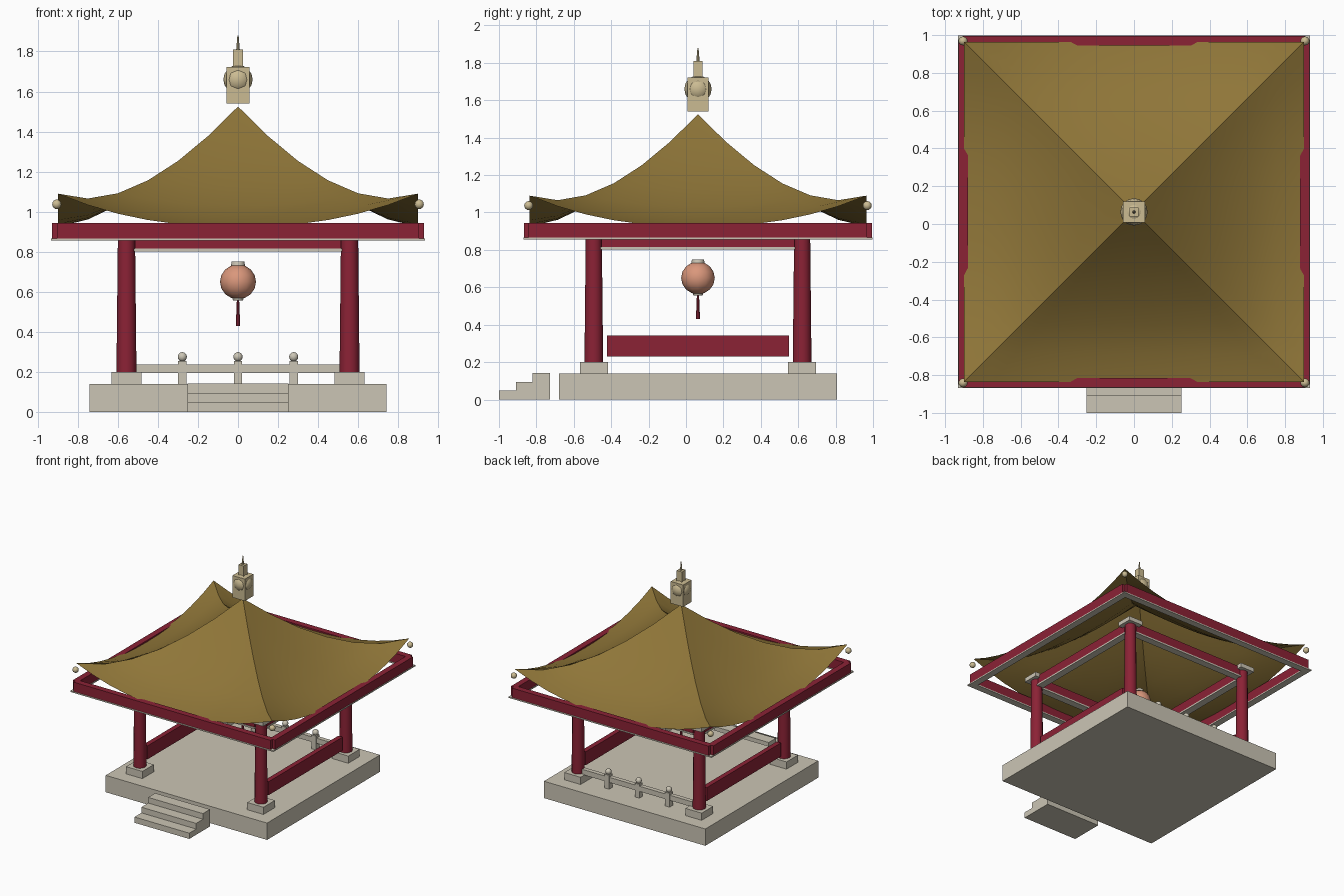
import bpy, bmesh, math
from mathutils import Matrix, Vector

if "Cube" in bpy.data.objects:
    bpy.data.objects.remove(bpy.data.objects["Cube"])

CY = 0.064          # pavilion centre in y
COL = 0.557         # column offset from centre
EAVE = 0.905        # eave beam offset from centre


def material(name, rgb):
    m = bpy.data.materials.new(name)
    m.diffuse_color = (*rgb, 1)
    m.use_nodes = True
    m.node_tree.nodes["Principled BSDF"].inputs["Base Color"].default_value = m.diffuse_color
    return m


RED = material("lacquer_red", (0.26, 0.016, 0.036))
STONE = material("stone", (0.60, 0.56, 0.46))
ROOF = material("roof_ochre", (0.275, 0.18, 0.04))
GOLD = material("pale_gold", (0.60, 0.50, 0.29))
SALMON = material("lantern_salmon", (0.70, 0.31, 0.20))


def finish(name, bm, mat, smooth=False):
    me = bpy.data.meshes.new(name)
    bm.to_mesh(me)
    bm.free()
    me.materials.append(mat)
    if smooth:
        me.polygons.foreach_set("use_smooth", [True] * len(me.polygons))
        me.set_sharp_from_angle(angle=math.radians(40))
    ob = bpy.data.objects.new(name, me)
    bpy.context.collection.objects.link(ob)
    return ob


# helpers: x, y are relative to the pavilion centre
def box(name, x, y, z0, z1, hx, hy, mat):
    bm = bmesh.new()
    bmesh.ops.create_cube(bm, size=1, matrix=Matrix.Translation((x, y + CY, (z0 + z1) / 2))
                          @ Matrix.Diagonal((2 * hx, 2 * hy, z1 - z0, 1)))
    return finish(name, bm, mat)


def cyl(name, x, y, z0, z1, r0, r1, mat, n=12):
    bm = bmesh.new()
    bmesh.ops.create_cone(bm, cap_ends=True, segments=n, radius1=r0, radius2=r1, depth=z1 - z0,
                          matrix=Matrix.Translation((x, y + CY, (z0 + z1) / 2)))
    return finish(name, bm, mat, True)


def ball(name, x, y, z, r, mat, n=10, rings=8, sz=1.0, smooth=True):
    bm = bmesh.new()
    bmesh.ops.create_uvsphere(bm, u_segments=n, v_segments=rings, radius=r,
                              matrix=Matrix.Translation((x, y + CY, z)) @ Matrix.Diagonal((1, 1, sz, 1)))
    return finish(name, bm, mat, smooth)


# stone platform
box("platform", 0, 0, 0, 0.14, 0.742, 0.742, STONE)

# front steps: stepped profile extruded across x
bm = bmesh.new()
profile = [(-1, 0), (-1, 0.048), (-0.91, 0.048), (-0.91, 0.095),
           (-0.82, 0.095), (-0.82, 0.142), (-0.727, 0.142), (-0.727, 0)]
face = bm.faces.new([bm.verts.new((-0.252, y, z)) for y, z in profile])
ext = bmesh.ops.extrude_face_region(bm, geom=[face])
bmesh.ops.translate(bm, vec=(0.504, 0, 0), verts=[v for v in ext["geom"] if isinstance(v, bmesh.types.BMVert)])
bmesh.ops.recalc_face_normals(bm, faces=bm.faces)
finish("front_steps", bm, STONE)

# columns with plinths and capitals, and eave corner balls
for sx in (-1, 1):
    for sy in (-1, 1):
        tag = ("front" if sy < 0 else "back") + ("_left" if sx < 0 else "_right")
        x, y = sx * COL, sy * COL
        box("plinth_" + tag, x, y, 0.14, 0.20, 0.075, 0.075, STONE)
        cyl("column_" + tag, x, y, 0.20, 0.865, 0.050, 0.043, RED)
        box("capital_" + tag, x, y, 0.865, 0.90, 0.065, 0.065, STONE)
        ball("eave_ball_" + tag, sx * 0.905, sy * 0.905, 1.037, 0.024, GOLD)

# tie beams and eave beams with pale trim under each
for s in (-1, 1):
    fb, lr = ("front", "left") if s < 0 else ("back", "right")
    box("tie_beam_" + fb, 0, s * COL, 0.815, 0.89, 0.515, 0.025, RED)
    box("tie_trim_" + fb, 0, s * COL, 0.802, 0.815, 0.52, 0.030, STONE)
    box("tie_beam_" + lr, s * COL, 0, 0.815, 0.89, 0.025, 0.515, RED)
    box("tie_trim_" + lr, s * COL, 0, 0.802, 0.815, 0.030, 0.52, STONE)
    box("eave_beam_" + fb, 0, s * EAVE, 0.865, 0.943, EAVE, 0.025, RED)
    box("eave_beam_" + lr, s * EAVE, 0, 0.865, 0.943, 0.025, EAVE, RED)
    box("eave_trim_" + fb, 0, s * EAVE, 0.855, 0.865, 0.933, 0.028, STONE)
    box("eave_trim_" + lr, s * EAVE, 0, 0.855, 0.865, 0.028, 0.877, STONE)
    # side panels
    box("side_panel_" + lr, s * COL, 0, 0.23, 0.342, 0.02, 0.487, RED)

# back railing
box("railing", 0, COL, 0.195, 0.238, 0.51, 0.018, STONE)
for x in (-0.278, 0, 0.278):
    box("railing_post", x, COL, 0.14, 0.255, 0.021, 0.021, STONE)
    ball("railing_knob", x, COL, 0.275, 0.024, STONE)


# swept roof: one curved panel repeated round the centre
def roof_z(t, s):
    return 0.925 + 0.60 * (1 - t) ** 1.57 + 0.165 * t ** 2.5 * abs(s) ** 2.3


bm = bmesh.new()
NT, NS = 6, 12
apex = bm.verts.new((0, 0, roof_z(0, 0)))
rows = []
for i in range(1, NT + 1):
    t = i / NT
    rows.append([bm.verts.new((0.9 * t * s, -0.9 * t, roof_z(t, s)))
                 for s in (2 * j / NS - 1 for j in range(NS + 1))])
for j in range(NS):
    bm.faces.new((apex, rows[0][j], rows[0][j + 1]))
    for a, b in zip(rows, rows[1:]):
        bm.faces.new((a[j], b[j], b[j + 1], a[j + 1]))
bmesh.ops.spin(bm, geom=bm.verts[:] + bm.edges[:] + bm.faces[:], cent=(0, 0, 0), axis=(0, 0, 1),
               angle=1.5 * math.pi, steps=3, use_duplicate=True)
bmesh.ops.translate(bm, vec=Vector((0, CY, 0)), verts=bm.verts)
finish("roof", bm, ROOF, True)

# finial
box("finial_block", 0, 0, 1.54, 1.722, 0.057, 0.055, GOLD)
ball("finial_bosses", 0, 0, 1.66, 0.073, GOLD, n=12, rings=8)
box("finial_neck", 0, 0, 1.722, 1.81, 0.024, 0.024, GOLD)
cyl("finial_spike", 0, 0, 1.81, 1.88, 0.009, 0.003, GOLD, n=8)

# hanging lantern
ball("lantern", 0, 0, 0.65, 0.09, SALMON, n=12, rings=8, sz=0.97)
cyl("lantern_cap", 0, 0, 0.725, 0.75, 0.036, 0.032, STONE)
cyl("lantern_base", 0, 0, 0.556, 0.572, 0.024, 0.03, STONE)
cyl("lantern_tassel", 0, 0, 0.43, 0.556, 0.011, 0.006, RED, n=8)
